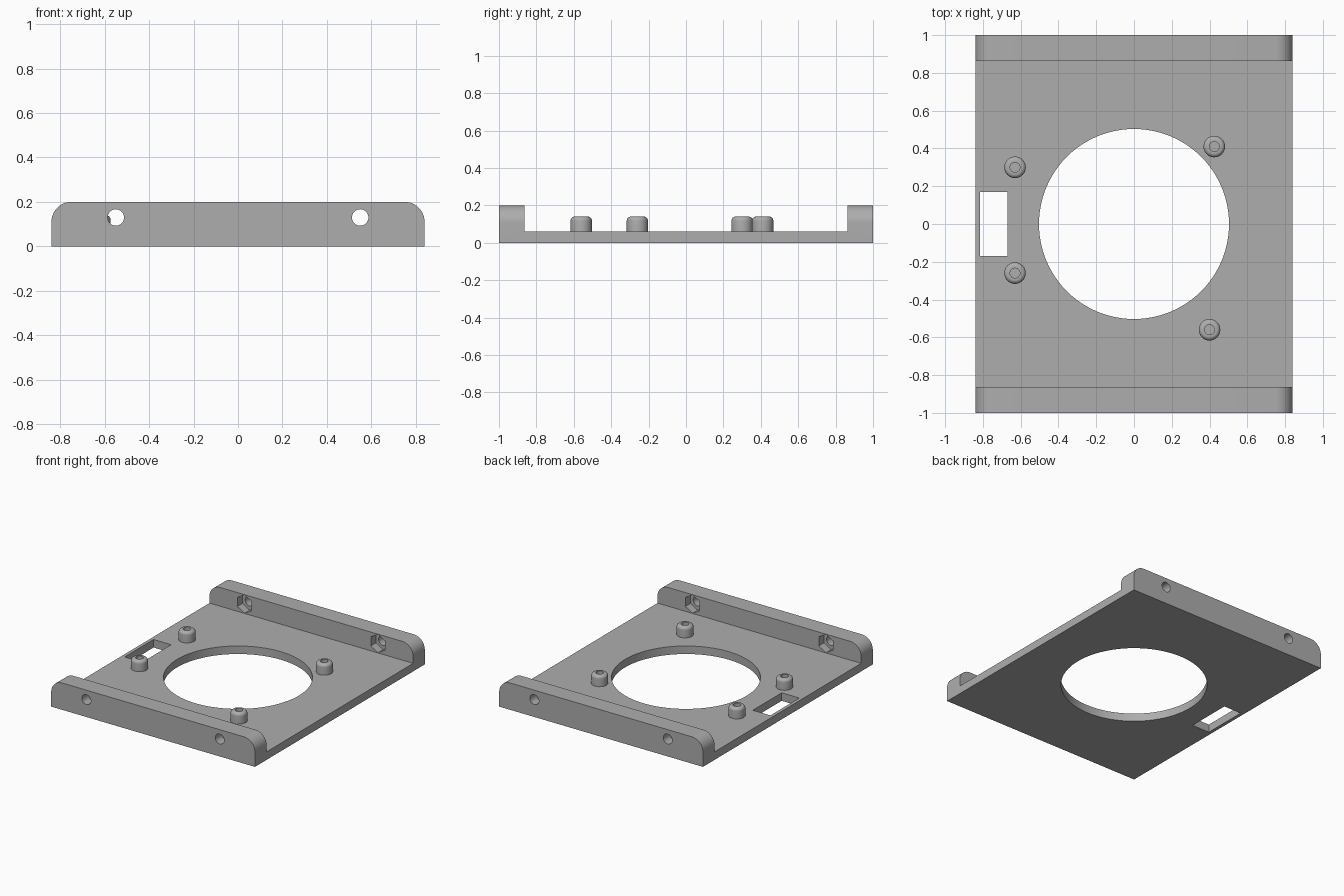
import bpy, bmesh, math
from mathutils import Matrix

default = bpy.data.objects.get("Cube")
if default:
    bpy.data.objects.remove(default, do_unlink=True)

HALF_X, HALF_Y = 0.84, 1.0
FLOOR, WALL_TOP, WALL_IN = 0.06, 0.2, 0.863
CORNER = 0.09
BOLT_X, BOLT_Z = 0.55, 0.13

grey = bpy.data.materials.new("plain_grey")
grey.use_nodes = True
COLOUR = (0.42, 0.42, 0.42, 1)
grey.diffuse_color = COLOUR
grey.node_tree.nodes["Principled BSDF"].inputs["Base Color"].default_value = COLOUR


def make_object(name, bm):
    bmesh.ops.recalc_face_normals(bm, faces=bm.faces)
    mesh = bpy.data.meshes.new(name)
    bm.to_mesh(mesh)
    bm.free()
    mesh.materials.append(grey)
    obj = bpy.data.objects.new(name, mesh)
    bpy.context.collection.objects.link(obj)
    return obj


def activate(obj):
    bpy.ops.object.select_all(action="DESELECT")
    obj.select_set(True)
    bpy.context.view_layer.objects.active = obj


def smooth(obj):
    activate(obj)
    bpy.ops.object.shade_smooth_by_angle(angle=math.radians(30))


def prism(bm, sides, radius, depth, matrix):
    bmesh.ops.create_cone(bm, cap_ends=True, segments=sides, radius1=radius,
                          radius2=radius, depth=depth, matrix=matrix)


def cut(target, bm):
    cutter = make_object("cutter", bm)
    cutter.hide_render = True
    mod = target.modifiers.new("cut", "BOOLEAN")
    mod.operation, mod.solver, mod.object = "DIFFERENCE", "EXACT", cutter
    activate(target)
    bpy.ops.object.modifier_apply(modifier=mod.name)
    bpy.data.objects.remove(cutter, do_unlink=True)


# Tray: U-shaped side profile swept across the width
bm = bmesh.new()
half = [(HALF_Y, 0), (HALF_Y, WALL_TOP), (WALL_IN, WALL_TOP), (WALL_IN, FLOOR)]
profile = half + [(-y, z) for y, z in reversed(half)]
face = bm.faces.new([bm.verts.new((-HALF_X, y, z)) for y, z in profile])
swept = bmesh.ops.extrude_face_region(bm, geom=[face])["geom"]
bmesh.ops.translate(bm, vec=(2 * HALF_X, 0, 0),
                    verts=[v for v in swept if isinstance(v, bmesh.types.BMVert)])
# Rounded upper ends of both walls
ends = [e for e in bm.edges
        if all(v.co.z > WALL_TOP - 0.01 for v in e.verts)
        and abs(e.verts[0].co.x - e.verts[1].co.x) < 0.01]
bmesh.ops.bevel(bm, geom=ends, offset=CORNER, segments=12, profile=0.5, affect="EDGES")
tray = make_object("tray", bm)

# Central opening and side slot
bm = bmesh.new()
prism(bm, 96, 0.503, 1, Matrix())
bmesh.ops.create_cube(bm, size=1, matrix=Matrix.Translation((-0.7425, 0, 0))
                      @ Matrix.Diagonal((0.145, 0.34, 1, 1)))
cut(tray, bm)

# Bolt holes through the walls
along_y = Matrix.Rotation(math.pi / 2, 4, "X")
bm = bmesh.new()
for x in (-BOLT_X, BOLT_X):
    prism(bm, 32, 0.037, 3, Matrix.Translation((x, 0, BOLT_Z)) @ along_y)
cut(tray, bm)

# Hexagonal nut pockets on the inner wall faces, points up
bm = bmesh.new()
for x in (-BOLT_X, BOLT_X):
    prism(bm, 6, 0.068, 2 * (WALL_IN + 0.06), Matrix.Translation((x, 0, BOLT_Z)) @ along_y)
cut(tray, bm)
smooth(tray)

# Mounting posts: turned profile with rounded rim and blind screw hole
BASE, TOP, R, HOLE, ROUND = FLOOR, 0.14, 0.057, 0.026, 0.022
arc = [(R - ROUND + ROUND * math.cos(a), TOP - ROUND + ROUND * math.sin(a))
       for a in (math.pi / 2 * i / 6 for i in range(7))]
outline = [(R, BASE)] + arc + [(HOLE, TOP), (HOLE, BASE + 0.005), (0, BASE + 0.005)]
posts = {"back_right_post": (-0.63, 0.30), "front_right_post": (-0.63, -0.26),
         "back_left_post": (0.425, 0.41), "front_left_post": (0.40, -0.56)}
for name, (px, py) in posts.items():
    bm = bmesh.new()
    ring = [bm.verts.new((r, 0, z)) for r, z in outline]
    edges = [bm.edges.new(pair) for pair in zip(ring, ring[1:])]
    bmesh.ops.spin(bm, geom=ring + edges, axis=(0, 0, 1), cent=(0, 0, 0),
                   angle=2 * math.pi, steps=32)
    bmesh.ops.remove_doubles(bm, verts=bm.verts, dist=0.0005)
    # Closed underside keeps the post solid
    bmesh.ops.holes_fill(bm, edges=[e for e in bm.edges if e.is_boundary], sides=0)
    post = make_object(name, bm)
    post.location = (px, py, 0)
    smooth(post)
